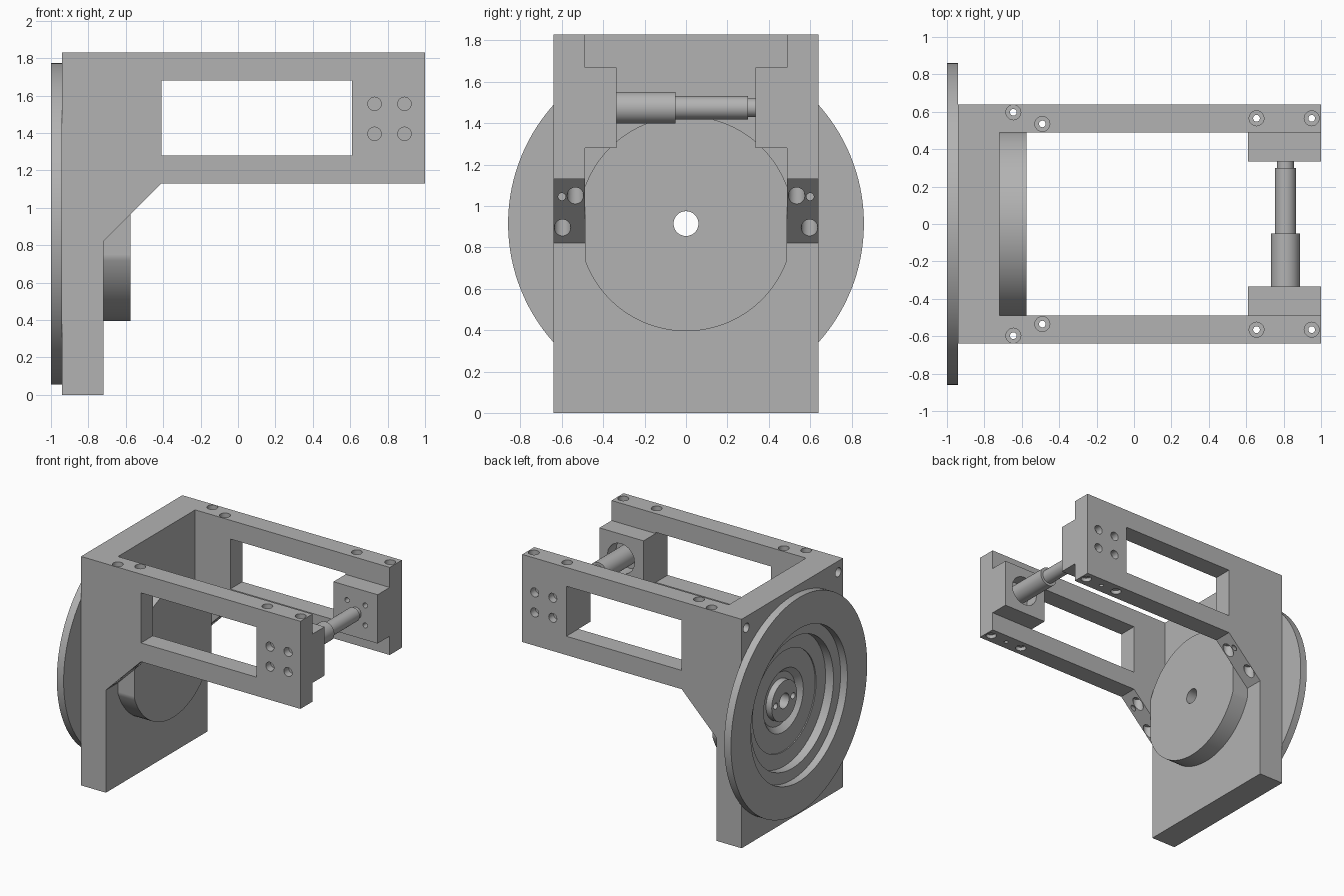
import bpy, bmesh, math
from mathutils import Vector, Matrix

cube = bpy.data.objects.get("Cube")
if cube:
    bpy.data.objects.remove(cube, do_unlink=True)

grey = bpy.data.materials.new("plain_grey")
grey.use_nodes = True
grey.diffuse_color = (0.45, 0.45, 0.45, 1)
grey.node_tree.nodes["Principled BSDF"].inputs["Base Color"].default_value = (0.45, 0.45, 0.45, 1)

X, Y, Z = Vector((1, 0, 0)), Vector((0, 1, 0)), Vector((0, 0, 1))
AXIS_Z = 0.915          # height of the wheel axis
SHAFT = (0.81, 0, 1.475)
WALL_IN, WALL_OUT = 0.488, 0.64


def finish(name, bm):
    bmesh.ops.recalc_face_normals(bm, faces=bm.faces)
    mesh = bpy.data.meshes.new(name)
    bm.to_mesh(mesh)
    bm.free()
    mesh.materials.append(grey)
    obj = bpy.data.objects.new(name, mesh)
    bpy.context.collection.objects.link(obj)
    return obj


def box(name, lo, hi):
    bm = bmesh.new()
    bmesh.ops.create_cube(bm, size=1)
    lo, hi = Vector(lo), Vector(hi)
    for v in bm.verts:
        v.co = Vector(((lo[i] + hi[i]) / 2 + v.co[i] * (hi[i] - lo[i]) for i in range(3)))
    return finish(name, bm)


def extrude_y(name, outline, y0, y1):
    bm = bmesh.new()
    face = bm.faces.new([bm.verts.new((x, y0, z)) for x, z in outline])
    moved = bmesh.ops.extrude_face_region(bm, geom=[face])["geom"]
    bmesh.ops.translate(bm, vec=(0, y1 - y0, 0),
                        verts=[v for v in moved if isinstance(v, bmesh.types.BMVert)])
    return finish(name, bm)


def lathe(name, profile, origin=(0, 0, 0), axis=X, closed=False, steps=32):
    """Turn a profile of (distance along axis, radius) into a solid."""
    bm = bmesh.new()
    if not closed:
        profile = [(profile[0][0], 0)] + profile + [(profile[-1][0], 0)]
    vs = [bm.verts.new((t, 0, r)) for t, r in profile]
    pairs = list(zip(vs, vs[1:])) + ([(vs[-1], vs[0])] if closed else [])
    edges = [bm.edges.new(p) for p in pairs]
    bmesh.ops.spin(bm, geom=vs + edges, cent=(0, 0, 0), axis=X,
                   angle=2 * math.pi, steps=steps, use_duplicate=False)
    bmesh.ops.remove_doubles(bm, verts=bm.verts, dist=1e-5)
    bm.transform(Matrix.Translation(origin) @ X.rotation_difference(axis).to_matrix().to_4x4())
    return finish(name, bm)


def combine(target, tool, operation="DIFFERENCE", keep=False):
    mod = target.modifiers.new("combine", "BOOLEAN")
    mod.operation, mod.solver, mod.object = operation, "EXACT", tool
    bpy.context.view_layer.objects.active = target
    bpy.ops.object.modifier_apply(modifier=mod.name)
    if not keep:
        bpy.data.objects.remove(tool, do_unlink=True)


def drill(target, origin, axis, radius, depth):
    combine(target, lathe("drill", [(-0.02, radius), (depth, radius)], origin, axis, steps=20))


# Frame: upright plate joined to two windowed arms
frame = box("frame", (-0.94, -WALL_OUT, 0), (-0.72, WALL_OUT, 1.83))
arm_outline = [(-0.8, 1.83), (1, 1.83), (1, 1.13), (-0.41, 1.13), (-0.72, 0.82), (-0.8, 0.82)]
for s in (-1, 1):
    y0, y1 = sorted((s * WALL_IN, s * WALL_OUT))
    combine(frame, extrude_y("arm", arm_outline, y0, y1), "UNION")
combine(frame, box("window", (-0.41, -1, 1.28), (0.61, 1, 1.68)))

# Stepped recess and axle bore in the back of the plate
recess = [(-1.05, 0.52), (-0.87, 0.52), (-0.87, 0.4), (-0.862, 0.4), (-0.862, 0.25),
          (-0.82, 0.21), (-0.82, 0.06), (-0.5, 0.06)]
combine(frame, lathe("recess", recess, (0, 0, AXIS_Z), steps=96))

# Counterbored screw holes running down through the arms, and plate holes
for s in (-1, 1):
    for x, y, base in ((-0.645, 0.597, 0.895), (-0.49, 0.535, 1.05),
                       (0.655, 0.565, 1.13), (0.95, 0.565, 1.13)):
        low = 0.06 if x < 0 else 0.03
        bolt = [(base - 0.1, 0.04), (base + low, 0.04), (base + low, 0.018),
                (1.77, 0.018), (1.77, 0.04), (1.9, 0.04)]
        combine(frame, lathe("bolt_hole", bolt, (x, s * y, 0), Z, steps=20))
    drill(frame, (0.8, s * 0.565, 1.13), Z, 0.016, 0.08)
    drill(frame, (-0.94, s * 0.58, 1.74), X, 0.036, 0.07)
    drill(frame, (-0.53, s * 0.6, 1.045), X, 0.018, 0.08)
    for dx in (-0.08, 0.08):
        for dz in (-0.08, 0.08):
            drill(frame, (SHAFT[0] + dx, s * WALL_OUT, SHAFT[2] + dz), -s * Y, 0.036, 0.06)

# Wheel ring on the back, hub inside the recess, round boss in front
wheel_ring = lathe("wheel_ring", [(-1, 0.61), (-1, 0.86), (-0.94, 0.86), (-0.94, 0.61)],
                   (0, 0, AXIS_Z), closed=True, steps=128)
hub = lathe("hub", [(-0.87, 0.06), (-0.87, 0.16), (-0.82, 0.16), (-0.82, 0.06)],
            (0, 0, AXIS_Z), closed=True, steps=48)
for s in (-1, 1):
    drill(hub, (-0.87, s * 0.11, AXIS_Z), X, 0.025, 0.03)
boss = lathe("boss", [(-0.72, 0.06), (-0.72, 0.52), (-0.575, 0.52), (-0.575, 0.06)],
             (0, 0, AXIS_Z), closed=True, steps=96)
combine(boss, box("boss_trim", (-2, -WALL_IN, 0), (2, WALL_IN, 2)), "INTERSECT")

# Bearing blocks at the arm ends
blocks = []
for s, side in ((-1, "right"), (1, "left")):
    y0, y1 = sorted((s * 0.335, s * WALL_IN))
    block = box(side + "_bearing_block", (0.61, y0, 1.28), (1, y1, 1.67))
    face = (SHAFT[0], s * 0.335, SHAFT[2])
    if s < 0:
        drill(block, face, s * Y, 0.12, 0.11)
    else:
        for dx in (-0.08, 0.08):
            for dz in (-0.08, 0.08):
                drill(block, (face[0] + dx, face[1], face[2] + dz), s * Y, 0.02, 0.06)
    blocks.append(block)

# Stepped shaft between the blocks
shaft = lathe("stepped_shaft", [(-0.45, 0.077), (-0.05, 0.077), (-0.05, 0.056), (0.3, 0.056),
                                (0.3, 0.045), (0.36, 0.045)], SHAFT, Y, steps=48)

# Smooth round walls, keep corners sharp
bpy.ops.object.select_all(action="DESELECT")
for obj in [frame, wheel_ring, hub, boss, shaft] + blocks:
    obj.select_set(True)
    bpy.context.view_layer.objects.active = obj
bpy.ops.object.shade_smooth_by_angle(angle=math.radians(30))
